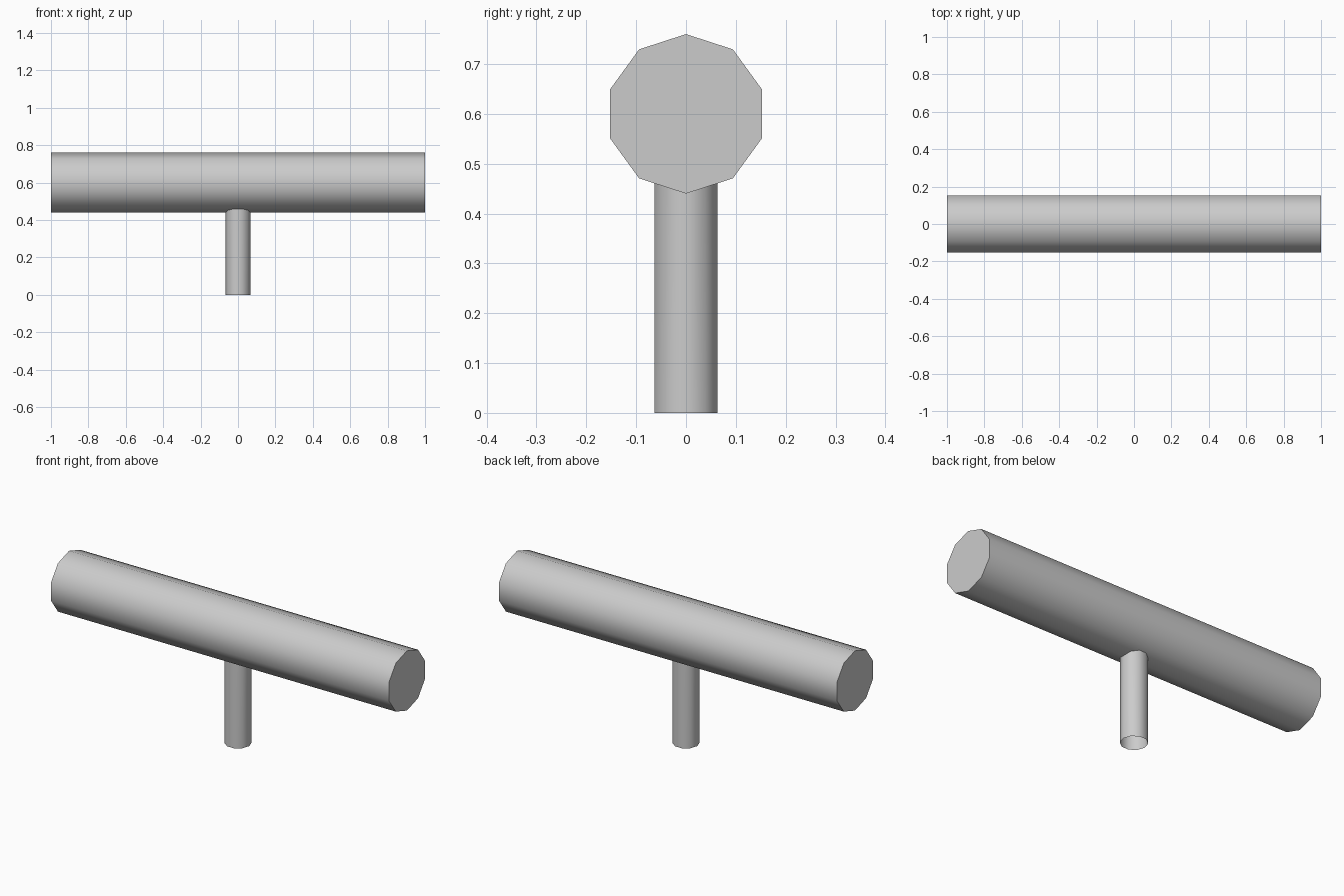
import bpy
import bmesh
import math

if "Cube" in bpy.data.objects:
    bpy.data.objects.remove(bpy.data.objects["Cube"], do_unlink=True)

SIDES = 10
BAR_RADIUS, BAR_Z, BAR_LENGTH = 0.16, 0.60, 2.0
STEM_RADIUS = 0.066

# Single plain grey material
grey = bpy.data.materials.new("light grey")
grey.use_nodes = True
colour = (0.6, 0.6, 0.6, 1.0)
grey.diffuse_color = colour
grey.node_tree.nodes["Principled BSDF"].inputs["Base Color"].default_value = colour


def smooth_object(name, bm):
    bmesh.ops.recalc_face_normals(bm, faces=bm.faces)
    mesh = bpy.data.meshes.new(name)
    bm.to_mesh(mesh)
    bm.free()
    mesh.materials.append(grey)
    obj = bpy.data.objects.new(name, mesh)
    bpy.context.collection.objects.link(obj)
    bpy.ops.object.select_all(action="DESELECT")
    obj.select_set(True)
    bpy.context.view_layer.objects.active = obj
    bpy.ops.object.shade_smooth_by_angle(angle=math.radians(45))
    return obj


def ring(bm, point):
    return [bm.verts.new(point(2 * math.pi * i / SIDES)) for i in range(SIDES)]


def bridge(bm, a, b):
    for i in range(SIDES):
        j = (i + 1) % SIDES
        bm.faces.new((a[i], a[j], b[j], b[i]))


# Crossbar: ten-sided, corners at top and bottom, capped ends
bm = bmesh.new()
ends = [ring(bm, lambda t, x=x: (x, BAR_RADIUS * math.sin(t),
                                 BAR_Z + BAR_RADIUS * math.cos(t)))
        for x in (-BAR_LENGTH / 2, BAR_LENGTH / 2)]
bridge(bm, *ends)
for end in ends:
    bm.faces.new(end)
smooth_object("crossbar", bm)

# Stem: open tube whose top edge follows the underside of the crossbar
slope = math.tan(math.pi / SIDES)
bm = bmesh.new()
foot = ring(bm, lambda t: (STEM_RADIUS * math.cos(t), STEM_RADIUS * math.sin(t), 0))
top = ring(bm, lambda t: (STEM_RADIUS * math.cos(t), STEM_RADIUS * math.sin(t),
                          BAR_Z - BAR_RADIUS + slope * abs(STEM_RADIUS * math.sin(t))))
bridge(bm, foot, top)
smooth_object("stem", bm)
